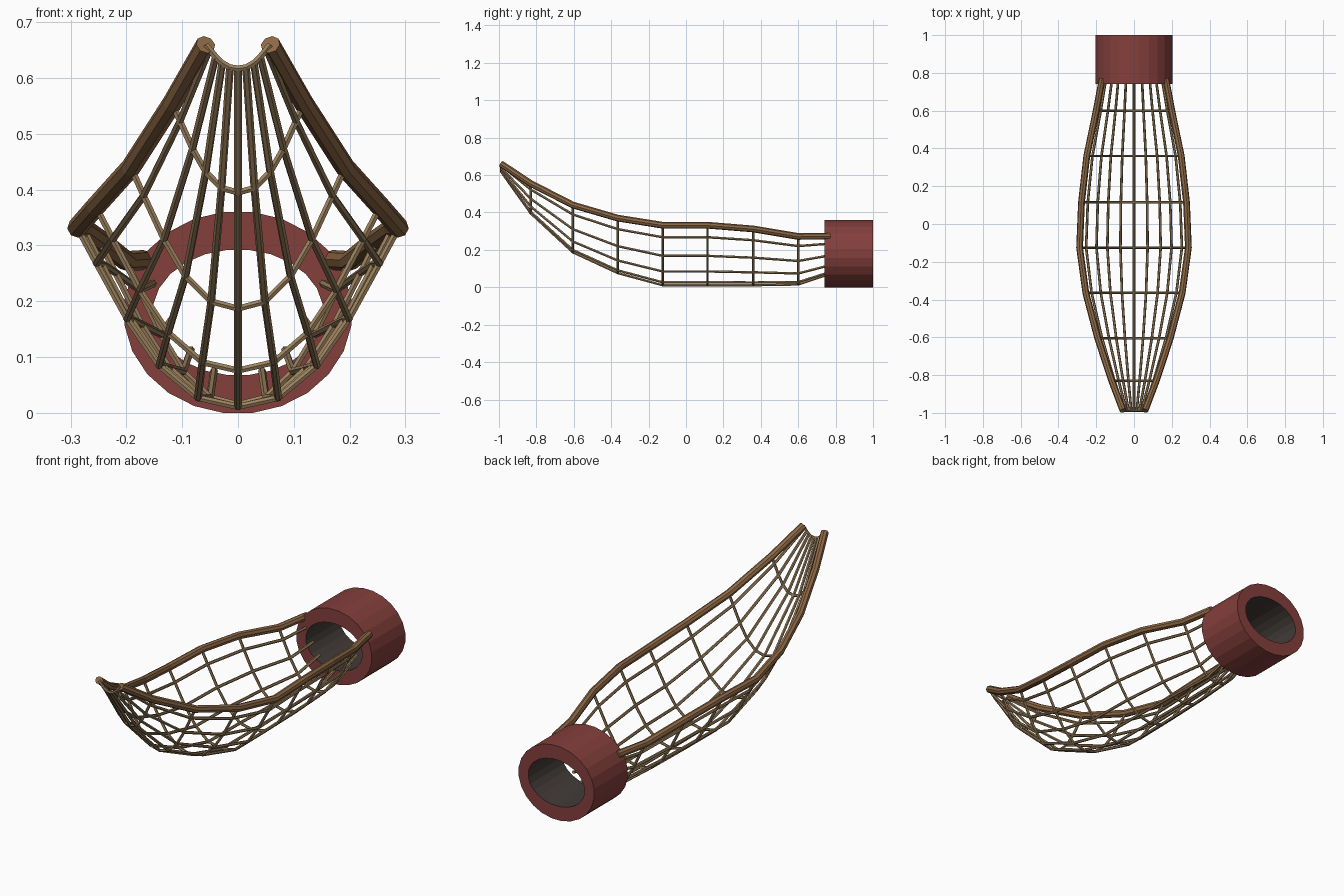
import bpy, bmesh, math

if "Cube" in bpy.data.objects:
    bpy.data.objects.remove(bpy.data.objects["Cube"])

def material(name, rgb):
    m = bpy.data.materials.new(name)
    m.diffuse_color = (*rgb, 1)
    m.use_nodes = True
    m.node_tree.nodes["Principled BSDF"].inputs["Base Color"].default_value = m.diffuse_color
    return m

RIM = material("rim_wood", (0.27, 0.14, 0.06))
REED = material("reed", (0.33, 0.22, 0.11))
RED = material("red_wrap", (0.23, 0.05, 0.045))
DARK = material("dark_lining", (0.055, 0.045, 0.04))

# basket stations: y, half width, bottom z, rim z
STATIONS = [(-0.988, 0.058, 0.617, 0.660), (-0.83, 0.118, 0.395, 0.555),
            (-0.605, 0.192, 0.187, 0.440), (-0.365, 0.255, 0.076, 0.370),
            (-0.125, 0.288, 0.011, 0.332), (0.115, 0.278, 0.011, 0.332),
            (0.36, 0.250, 0.011, 0.312), (0.60, 0.200, 0.015, 0.272),
            (0.75, 0.172, 0.065, 0.274)]
# half cross-section: fraction of width, fraction of height
SECTION = [(0, 0), (0.25, 0.05), (0.49, 0.23), (0.69, 0.49), (0.88, 0.80), (1, 1)]

def point(station, k):
    y, w, z0, z1 = station
    u, v = SECTION[abs(k)]
    return (math.copysign(u * w, k), y, z0 + v * (z1 - z0))

def rods(name, paths, radius, resolution, mat):
    """Faceted rods following the paths, turned into one mesh."""
    c = bpy.data.curves.new(name, 'CURVE')
    c.dimensions = '3D'
    c.bevel_depth = radius
    c.bevel_resolution = resolution
    c.use_fill_caps = True
    for p in paths:
        s = c.splines.new('POLY')
        s.use_smooth = False
        s.points.add(len(p) - 1)
        for sp, co in zip(s.points, p):
            sp.co = (*co, 1)
    c.materials.append(mat)
    ob = bpy.data.objects.new(name, c)
    bpy.context.collection.objects.link(ob)
    bpy.ops.object.select_all(action='DESELECT')
    ob.select_set(True)
    bpy.context.view_layer.objects.active = ob
    bpy.ops.object.convert(target='MESH')

# thick rim rails on both sides
rail = STATIONS[:-1] + [(0.77, 0.168, 0.065, 0.274)]
rods("rim_rails", [[point(s, k) for s in rail] for k in (-5, 5)], 0.018, 2, RIM)
# lengthwise ribs
rods("lengthwise_ribs", [[point(s, k) for s in STATIONS] for k in range(-4, 5)],
     0.007, 1, REED)
# cross hoops
rods("cross_hoops", [[point(s, k) for k in range(-5, 6)] for s in STATIONS[:-1]],
     0.0065, 1, REED)

# oval cuff, open at both ends, with dark lining
N = 24
profile = [(0.205, 0.18, 0.74), (0.205, 0.18, 1.0), (0.153, 0.112, 1.0), (0.153, 0.112, 0.74)]
bm = bmesh.new()
loops = []
for rx, rz, y in profile:
    loops.append([bm.verts.new((rx * math.cos(2 * math.pi * (i + 0.5) / N), y,
                                0.18 + rz / math.cos(math.pi / N) * math.sin(2 * math.pi * (i + 0.5) / N)))
                  for i in range(N)])
for j in range(4):
    a, b = loops[j], loops[(j + 1) % 4]
    for i in range(N):
        f = bm.faces.new((a[i], a[(i + 1) % N], b[(i + 1) % N], b[i]))
        f.material_index = 1 if j == 2 else 0
bmesh.ops.recalc_face_normals(bm, faces=bm.faces)
me = bpy.data.meshes.new("cuff")
bm.to_mesh(me)
bm.free()
me.materials.append(RED)
me.materials.append(DARK)
bpy.context.collection.objects.link(bpy.data.objects.new("cuff", me))
